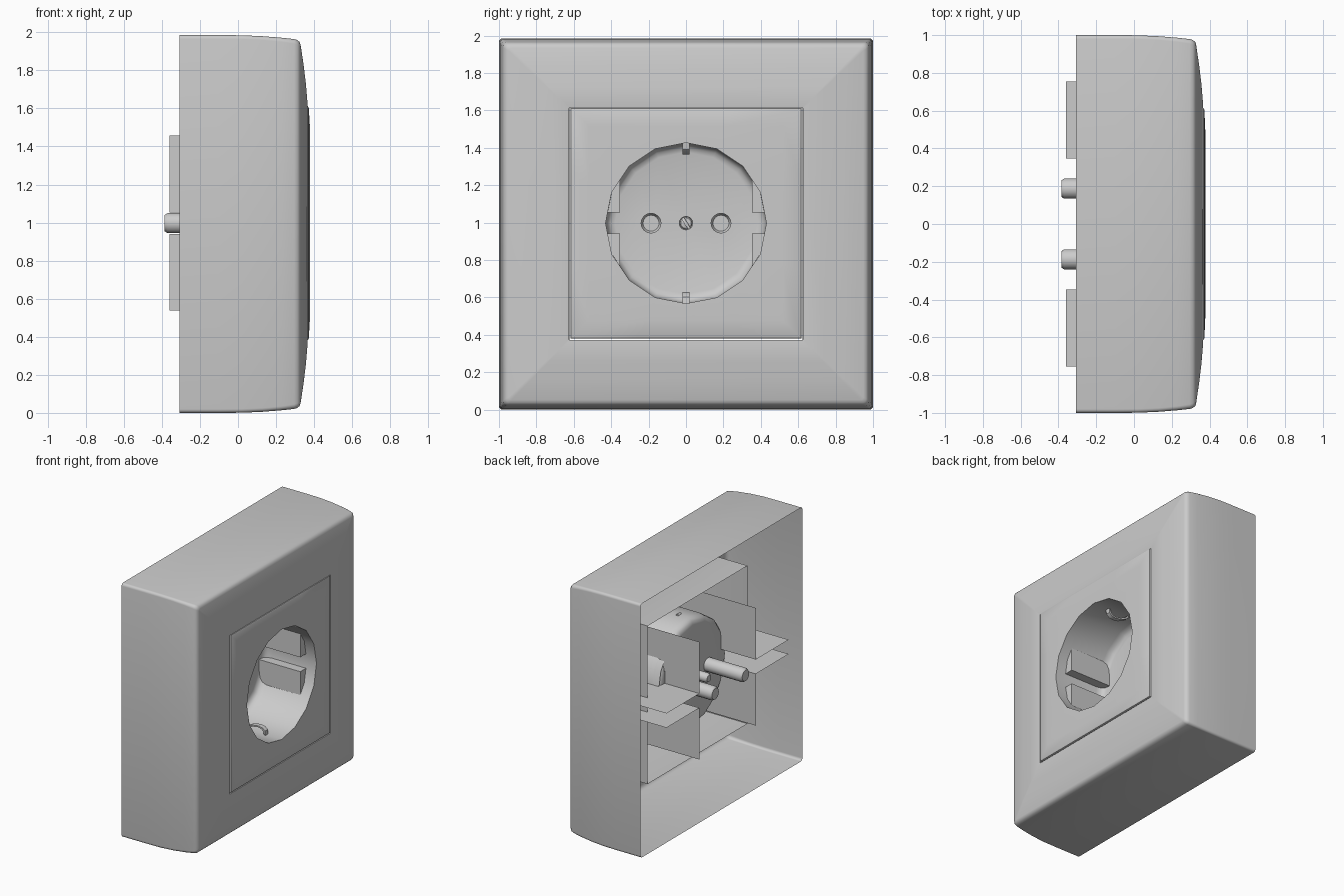
import bpy, bmesh, math
from mathutils import Matrix

if "Cube" in bpy.data.objects:
    bpy.data.objects.remove(bpy.data.objects["Cube"])

C = 0.997          # height of the socket centre
R = 0.43           # radius of the socket well


def circle(x, r, n=16, cy=0.0, cz=C):
    return [(x, cy + r * math.cos(2 * math.pi * i / n), cz + r * math.sin(2 * math.pi * i / n))
            for i in range(n)]


def square(x, h, n=16):
    pts = []
    for i in range(n):
        c, s = math.cos(2 * math.pi * i / n), math.sin(2 * math.pi * i / n)
        k = h / max(abs(c), abs(s))
        pts.append((x, k * c, C + k * s))
    return pts


def rounded_square(x, h, r, steps=4):
    pts = []
    for q, (sy, sz) in enumerate([(1, 1), (-1, 1), (-1, -1), (1, -1)]):
        for k in range(steps + 1):
            a = math.pi / 2 * (q + k / steps)
            y = sy * (h - r) + r * math.cos(a)
            z = sz * (h - r) + r * math.sin(a)
            pts.append((x, y, 0.9925 * (1 + z)))
    return pts


def loft(bm, loops, cap_start=False, cap_end=False):
    rings = [[bm.verts.new(p) for p in loop] for loop in loops]
    n = len(rings[0])
    for a, b in zip(rings, rings[1:]):
        for i in range(n):
            j = (i + 1) % n
            bm.faces.new((a[i], a[j], b[j], b[i]))
    if cap_start:
        bm.faces.new(rings[0])
    if cap_end:
        bm.faces.new(rings[-1])
    return rings


def ring_edges(bm, ring):
    return [bm.edges.get((ring[i], ring[(i + 1) % len(ring)])) for i in range(len(ring))]


def finish(bm, name, angle=35):
    bmesh.ops.recalc_face_normals(bm, faces=bm.faces[:])
    me = bpy.data.meshes.new(name)
    bm.to_mesh(me)
    bm.free()
    ob = bpy.data.objects.new(name, me)
    bpy.context.collection.objects.link(ob)
    bpy.ops.object.select_all(action='DESELECT')
    ob.select_set(True)
    bpy.context.view_layer.objects.active = ob
    bpy.ops.object.shade_smooth_by_angle(angle=math.radians(angle))
    return ob


# Outer frame: thin shell, open at the back
bm = bmesh.new()
profile = [(-0.307, 1.0, .02), (-0.1, 1.0, .02), (0.02, .999, .02), (0.13, .994, .02),
           (0.23, .986, .022), (0.295, .979, .025), (0.312, .974, .025), (0.324, .963, .022),
           (0.329, .948, .015), (0.345, .84, .01), (0.357, .74, .007), (0.366, .632, .004),
           (0.364, .625, .003), (0.33, .624, .003)]
loft(bm, [rounded_square(*p) for p in profile])
finish(bm, "outer_frame")

# Insert: square plate with skirt, round well and pin tubes in one sheet
bm = bmesh.new()
rings = loft(bm, [square(-0.1, .618), square(0.358, .618), square(0.368, .614), square(0.372, .605),
                  square(0.377, .52), circle(0.378, R), circle(0.0, R), circle(-0.035, .422),
                  circle(-0.053, .405), circle(-0.06, .38)])
edges = ring_edges(bm, rings[-1])
for y, r, back in [(-.187, .053, -.385), (.187, .053, -.385), (0, .036, -.2)]:
    tube = loft(bm, [circle(-0.06, r, 16, y), circle(back + .015, r, 16, y),
                     circle(back, r - .01, 16, y)], cap_end=True)
    edges += ring_edges(bm, tube[0])
bmesh.ops.triangle_fill(bm, edges=edges, use_beauty=True, normal=(1, 0, 0))
finish(bm, "socket_insert")

# Guide blocks beside the plug grooves
bm = bmesh.new()
section = [(.353, .056), (.4186, .056), (.397, .165), (.353, .23)]
for sy in (-1, 1):
    for sz in (-1, 1):
        loft(bm, [[(x, sy * y, C + sz * z) for y, z in section] for x in (-.06, .295)],
             cap_end=True)
finish(bm, "guide_blocks")

# Bent sheet brackets behind the plate
bm = bmesh.new()
for sy in (-1, 1):
    for sz in (-1, 1):
        path = [(.348, .46), (.348, .056), (.755, .056)]
        cols = [[bm.verts.new((x, sy * y, C + sz * z)) for x in (-.36, .295)] for y, z in path]
        for a, b in zip(cols, cols[1:]):
            bm.faces.new((a[0], a[1], b[1], b[0]))
finish(bm, "rear_brackets")

# Earth clips: curved strips at top and bottom of the well
bm = bmesh.new()
arc = [(.25, .43), (.245, .395), (.225, .375), (.19, .368), (.14, .375), (.09, .395), (.05, .43)]
for s in (-1, 1):
    loops = []
    for i, (x, z) in enumerate(arc):
        cx, cz = x + (.15 - x) * .12, z + .012
        loops.append([(x, -.018, C + s * z), (x, .018, C + s * z),
                      (cx, .018, C + s * cz), (cx, -.018, C + s * cz)])
    loft(bm, loops, True, True)
finish(bm, "earth_clips")

# Centre screw with a slot
bm = bmesh.new()
loft(bm, [circle(-.12, .034), circle(-.066, .034), circle(-.06, .028)], True, True)
screw = finish(bm, "centre_screw")

bm = bmesh.new()
bmesh.ops.create_cube(bm, size=1, matrix=Matrix.Translation((-.06, 0, C))
                      @ Matrix.Rotation(math.radians(-58), 4, 'X')
                      @ Matrix.Diagonal((.04, .1, .013, 1)))
cutter = finish(bm, "slot_cutter")
cutter.hide_render = True
cutter.hide_viewport = True
mod = screw.modifiers.new("slot", 'BOOLEAN')
mod.operation = 'DIFFERENCE'
mod.object = cutter
